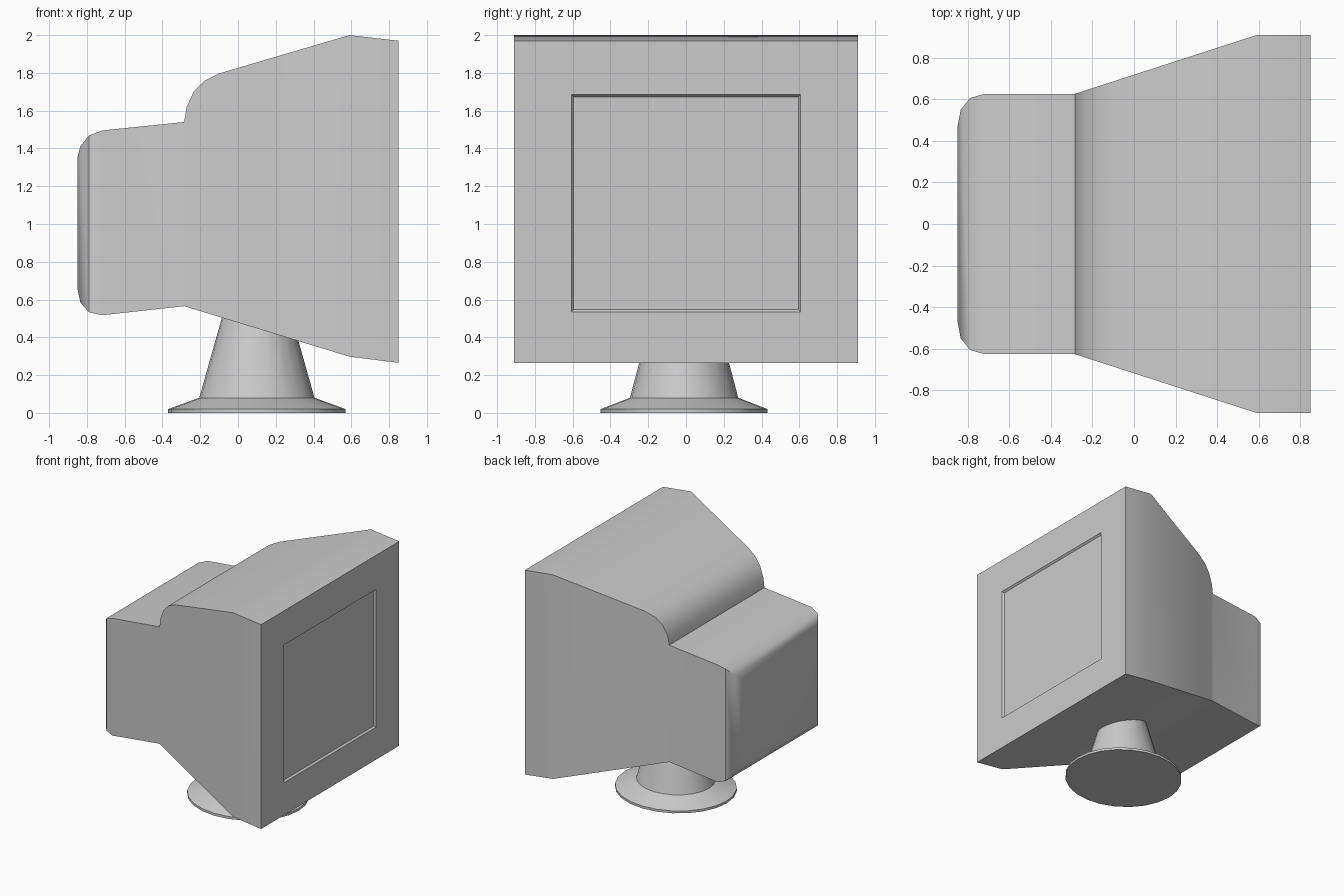
import bpy, bmesh, math

if "Cube" in bpy.data.objects:
    bpy.data.objects.remove(bpy.data.objects["Cube"])


def finish(name, bm, angle=32):
    bmesh.ops.recalc_face_normals(bm, faces=bm.faces)
    mesh = bpy.data.meshes.new(name)
    bm.to_mesh(mesh)
    bm.free()
    obj = bpy.data.objects.new(name, mesh)
    bpy.context.collection.objects.link(obj)
    bpy.ops.object.select_all(action='DESELECT')
    obj.select_set(True)
    bpy.context.view_layer.objects.active = obj
    bpy.ops.object.shade_smooth_by_angle(angle=math.radians(angle))
    return obj


def loft(name, rings):
    """Skin a list of closed point rings and cap both ends."""
    bm = bmesh.new()
    loops = [[bm.verts.new(p) for p in ring] for ring in rings]
    for a, b in zip(loops, loops[1:]):
        n = len(a)
        for i in range(n):
            j = (i + 1) % n
            bm.faces.new((a[i], a[j], b[j], b[i]))
    bm.faces.new(loops[0])
    bm.faces.new(loops[-1])
    return finish(name, bm)


def rect(x, half_w, low, high):
    return [(x, -half_w, low), (x, half_w, low), (x, half_w, high), (x, -half_w, high)]


def flare(x, top):
    # straight taper between the rear housing and the bezel
    t = (x + 0.285) / 0.875
    return rect(x, 0.627 + 0.283 * t, 0.565 - 0.267 * t, top)


# Monitor case: rounded back, stepped hump, flared body, bezel, recessed screen
loft("monitor_case", [
    rect(-0.85, 0.47, 0.66, 1.35),
    rect(-0.835, 0.55, 0.585, 1.41),
    rect(-0.79, 0.607, 0.533, 1.468),
    rect(-0.72, 0.627, 0.517, 1.495),
    flare(-0.285, 1.54),
    flare(-0.272, 1.62),
    flare(-0.235, 1.70),
    flare(-0.18, 1.757),
    flare(-0.10, 1.797),
    flare(0.59, 2.0),
    rect(0.85, 0.91, 0.265, 1.97),
    rect(0.85, 0.607, 0.535, 1.685),
    rect(0.835, 0.595, 0.547, 1.673),
])

# Stand: slightly oval foot with a tapering neck that runs into the case
SIDES = 24
profile = [(0.47, 0.0), (0.47, 0.02), (0.305, 0.08), (0.178, 0.53)]
loft("stand", [
    [(0.10 + r * math.cos(a), -0.01 + 0.94 * r * math.sin(a), z)
     for a in (math.tau * i / SIDES for i in range(SIDES))]
    for r, z in profile
])
